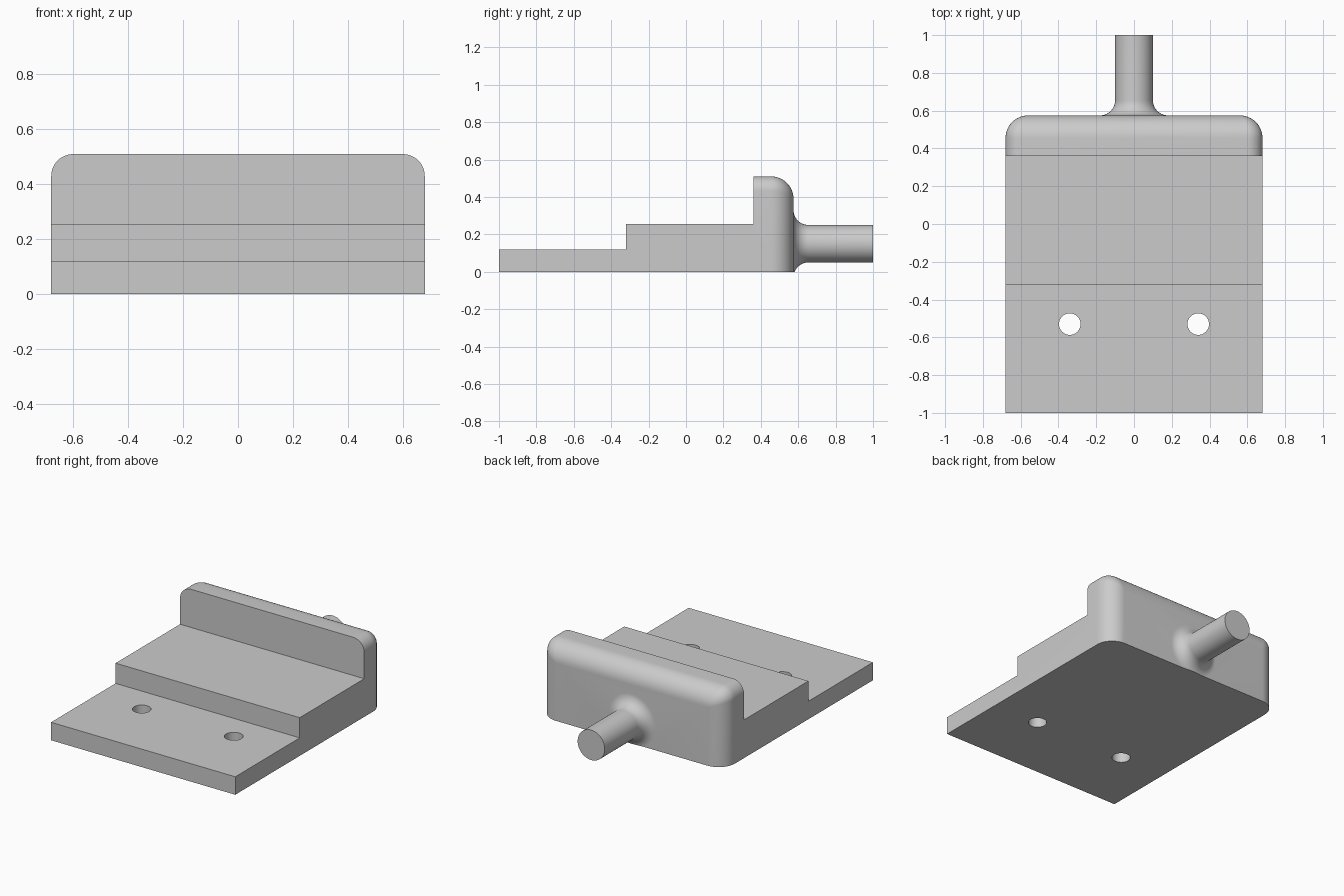
import bpy, bmesh, math
from mathutils import Matrix

cube = bpy.data.objects.get("Cube")
if cube:
    bpy.data.objects.remove(cube, do_unlink=True)

HALF_W, FRONT, BACK, TOP = 0.68, -1.0, 0.575, 0.51
SIDE_R, BACK_R, STEPS = 0.08, 0.12, 12
ROD_R, ROD_Z, FILLET = 0.1, 0.15, 0.08

grey = bpy.data.materials.new("plain grey")
grey.use_nodes = True
grey.diffuse_color = (0.6, 0.6, 0.6, 1)
grey.node_tree.nodes["Principled BSDF"].inputs["Base Color"].default_value = (0.6, 0.6, 0.6, 1)


def make_object(name, bm):
    bmesh.ops.recalc_face_normals(bm, faces=bm.faces)
    mesh = bpy.data.meshes.new(name)
    bm.to_mesh(mesh)
    bm.free()
    obj = bpy.data.objects.new(name, mesh)
    mesh.materials.append(grey)
    bpy.context.collection.objects.link(obj)
    return obj


def loft(name, rings):
    """Closed skin through rings of equal point count, capped at both ends."""
    bm = bmesh.new()
    loops = [[bm.verts.new(p) for p in ring] for ring in rings]
    n = len(loops[0])
    for a, b in zip(loops, loops[1:]):
        for i in range(n):
            j = (i + 1) % n
            bm.faces.new((a[i], a[j], b[j], b[i]))
    bm.faces.new(loops[0])
    bm.faces.new(loops[-1])
    return make_object(name, bm)


def box(name, lo, hi):
    bm = bmesh.new()
    bmesh.ops.create_cube(bm, size=1)
    for v in bm.verts:
        v.co = [(l + h) / 2 + c * (h - l) for l, h, c in zip(lo, hi, v.co)]
    return make_object(name, bm)


def combine(target, tool, operation):
    mod = target.modifiers.new("combine", 'BOOLEAN')
    mod.operation, mod.solver, mod.object = operation, 'EXACT', tool
    bpy.context.view_layer.objects.active = target
    bpy.ops.object.modifier_apply(modifier=mod.name)
    bpy.data.objects.remove(tool, do_unlink=True)


def section(y, inset):
    """Arch-shaped slice of the block with rounded upper corners."""
    r = max(SIDE_R * (1 - inset / BACK_R), 0.004)
    w, top = HALF_W - inset, TOP - inset
    pts = [(-w, y, 0), (w, y, 0)]
    for cx, start in ((w - r, 0), (r - w, math.pi / 2)):
        for i in range(STEPS + 1):
            a = start + math.pi / 2 * i / STEPS
            pts.append((cx + r * math.cos(a), y, top - r + r * math.sin(a)))
    return pts


# Block with rounded rear edges
rings = [section(FRONT, 0)]
for i in range(STEPS + 1):
    a = math.pi / 2 * i / STEPS
    rings.append(section(BACK - BACK_R + BACK_R * math.sin(a), BACK_R * (1 - math.cos(a))))
body = loft("stepped_bracket", rings)

# Two steps cut from the front
combine(body, box("upper_step_cut", (-1, -1.2, 0.255), (1, 0.36, 1)), 'DIFFERENCE')
combine(body, box("lower_step_cut", (-1, -1.2, 0.12), (1, -0.32, 1)), 'DIFFERENCE')

# Mounting holes
for side in (-1, 1):
    bm = bmesh.new()
    bmesh.ops.create_cone(bm, cap_ends=True, segments=48, radius1=0.057, radius2=0.057, depth=1,
                          matrix=Matrix.Translation((0.34 * side, -0.53, 0)))
    combine(body, make_object("hole_cut", bm), 'DIFFERENCE')

# Rear rod with a flared root, trimmed flush with the base
profile = [(BACK - 0.1, ROD_R + FILLET)]
for i in range(STEPS + 1):
    a = math.pi / 2 * i / STEPS
    profile.append((BACK + FILLET * (1 - math.cos(a)), ROD_R + FILLET * (1 - math.sin(a))))
profile.append((1.0, ROD_R))
rod = loft("rear_rod", [[(r * math.cos(t), y, ROD_Z + r * math.sin(t))
                         for t in (math.tau * k / 64 for k in range(64))] for y, r in profile])
combine(rod, box("base_trim", (-1, 0, -1), (1, 2, 0)), 'DIFFERENCE')
combine(body, rod, 'UNION')

bpy.ops.object.select_all(action='DESELECT')
body.select_set(True)
bpy.context.view_layer.objects.active = body
bpy.ops.object.shade_smooth_by_angle(angle=math.radians(30))
